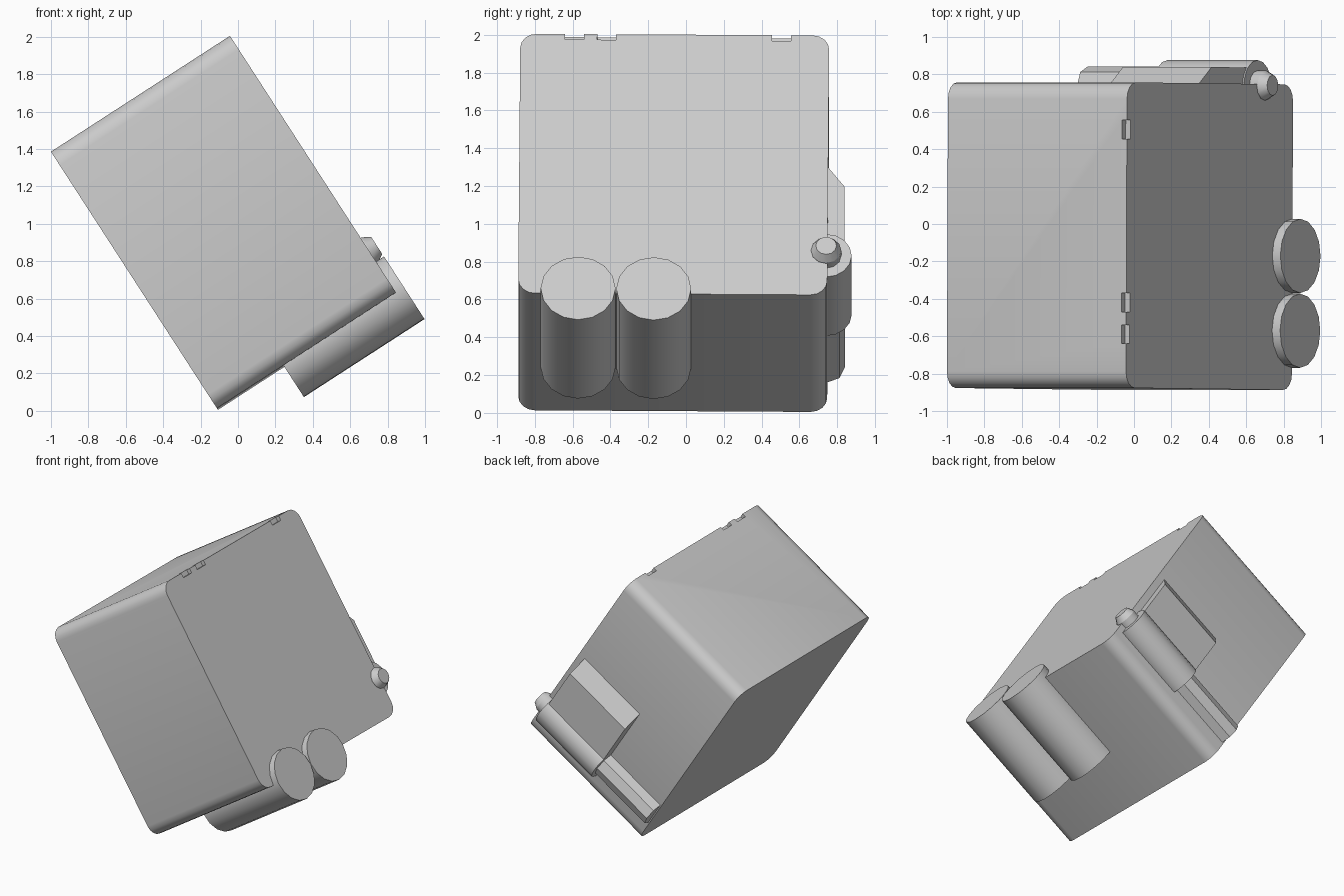
import bpy, bmesh
from math import radians
from mathutils import Matrix, Vector

default = bpy.data.objects.get("Cube")
if default:
    bpy.data.objects.remove(default, do_unlink=True)

# One plain grey for everything
grey = bpy.data.materials.new("plain_grey")
grey.use_nodes = True
grey.diffuse_color = (0.6, 0.6, 0.6, 1)
grey.node_tree.nodes["Principled BSDF"].inputs["Base Color"].default_value = grey.diffuse_color

# Parts are built upright in the case's own frame, then tilted together
HALF_LEN, HALF = 0.57, 0.817
FRAME = (Matrix.Translation((-0.075, -0.065, 1.005))
         @ Matrix.Rotation(radians(-32.9), 4, 'Y')
         @ Matrix.Rotation(radians(-0.4), 4, 'X'))


def finish(name, bm):
    bmesh.ops.recalc_face_normals(bm, faces=bm.faces)
    mesh = bpy.data.meshes.new(name)
    bm.to_mesh(mesh)
    bm.free()
    mesh.materials.append(grey)
    obj = bpy.data.objects.new(name, mesh)
    bpy.context.collection.objects.link(obj)
    obj.matrix_world = FRAME
    return obj


def box_mesh(center, size):
    bm = bmesh.new()
    bmesh.ops.create_cube(bm, size=1, matrix=Matrix.Translation(center)
                          @ Matrix.Diagonal((*size, 1)))
    return bm


def rod(bm, start, end, y, z, r1, r2, sides):
    """Cylinder or frustum running along the case's length."""
    bmesh.ops.create_cone(
        bm, cap_ends=True, segments=sides, radius1=r1, radius2=r2, depth=end - start,
        matrix=Matrix.Translation(((start + end) / 2, y, z)) @ Matrix.Rotation(radians(90), 4, 'Y'))


def smooth(obj):
    bpy.ops.object.select_all(action='DESELECT')
    obj.select_set(True)
    bpy.context.view_layer.objects.active = obj
    bpy.ops.object.shade_smooth_by_angle(angle=radians(35))


# Case with four rounded lengthwise edges
bm = box_mesh((0, 0, 0), (2 * HALF_LEN, 2 * HALF, 2 * HALF))
long_edges = [e for e in bm.edges if abs(e.verts[0].co.x - e.verts[1].co.x) > 0.1]
bmesh.ops.bevel(bm, geom=long_edges, offset=0.088, segments=4, profile=0.5, affect='EDGES')
case = finish("case", bm)

# Three notches along the upper edge
cutters = []
for y in (-0.53, -0.36, 0.565):
    cutter = finish("notch_cutter", box_mesh((HALF_LEN, y, HALF), (0.06, 0.1, 0.07)))
    cutter.hide_render = True
    cutters.append(cutter)
    cut = case.modifiers.new("notch", 'BOOLEAN')
    cut.operation, cut.solver, cut.object = 'DIFFERENCE', 'EXACT', cutter
bpy.context.view_layer.update()
baked = bpy.data.meshes.new_from_object(case.evaluated_get(bpy.context.evaluated_depsgraph_get()))
case.modifiers.clear()
case.data = baked
for cutter in cutters:
    bpy.data.objects.remove(cutter, do_unlink=True)
smooth(case)

# Two tubes half sunk into the underside
for name, y in (("front_tube", -0.5), ("rear_tube", -0.1)):
    bm = bmesh.new()
    rod(bm, -0.147, 0.621, y, -HALF, 0.198, 0.198, 16)
    smooth(finish(name, bm))

# Canister, its knob and the eight-sided rod behind it, all on one axis
AXIS_Y, AXIS_Z = 0.81, -0.539
for name, start, end, r1, r2, sides in (
        ("canister", -0.05, 0.524, 0.135, 0.135, 16),
        ("octagonal_rod", -0.56, -0.04, 0.1, 0.1, 8),
        ("knob_base", 0.5, 0.575, 0.08, 0.08, 12),
        ("knob_tip", 0.575, 0.62, 0.08, 0.055, 12)):
    bm = bmesh.new()
    rod(bm, start, end, AXIS_Y, AXIS_Z, r1, r2, sides)
    smooth(finish(name, bm))

# Raised back panel with a sloping upper side
bm = bmesh.new()
profile = ((0.8, 0.045), (0.905, -0.1), (0.905, AXIS_Z), (0.8, AXIS_Z))
face = bm.faces.new([bm.verts.new((-0.05, y, z)) for y, z in profile])
ext = bmesh.ops.extrude_face_region(bm, geom=[face], use_keep_orig=True)
bmesh.ops.translate(bm, vec=Vector((0.565, 0, 0)),
                    verts=[g for g in ext["geom"] if isinstance(g, bmesh.types.BMVert)])
finish("back_panel", bm)
